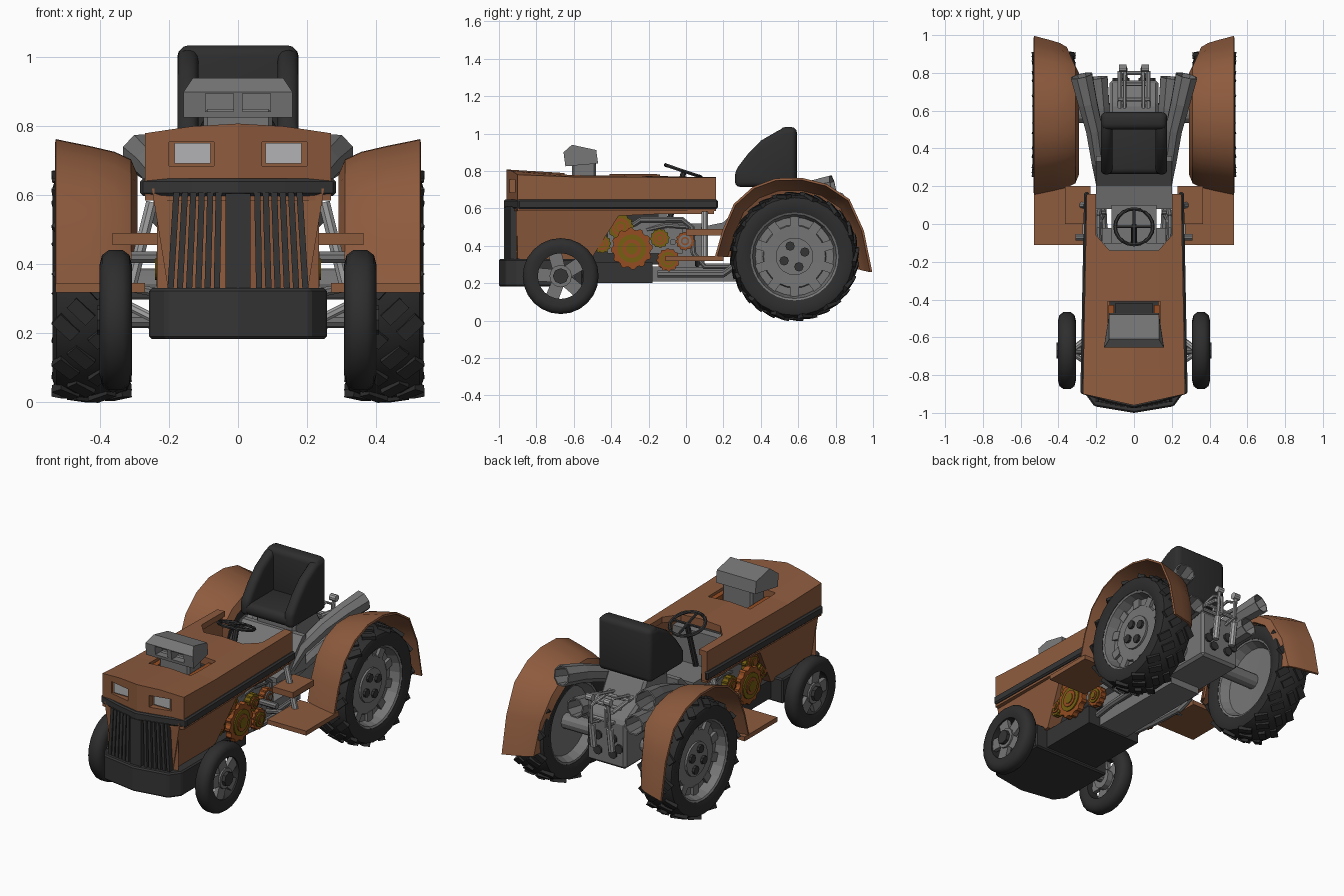
import bpy, bmesh, math
from mathutils import Vector, Matrix

if "Cube" in bpy.data.objects:
    bpy.data.objects.remove(bpy.data.objects["Cube"])

def material(name, *c):
    m = bpy.data.materials.new(name)
    m.diffuse_color = (*c, 1)
    m.use_nodes = True
    m.node_tree.nodes["Principled BSDF"].inputs["Base Color"].default_value = m.diffuse_color
    return m

BROWN = material("copper_brown", .27, .105, .048)
DARK = material("dark_trim", .035, .035, .035)
RUBBER = material("rubber", .027, .027, .027)
STEEL = material("steel", .18, .18, .18)
SILVER = material("silver", .36, .36, .36)
LAMP = material("lamp", .45, .45, .46)
GOLD = material("gold", .18, .115, .006)
ORANGE = material("orange", .30, .075, .016)
cutters, T = [], Matrix.Translation

def add(name, bm, mat, mirror=False, bevel=0, seg=1):
    bmesh.ops.recalc_face_normals(bm, faces=bm.faces)
    me = bpy.data.meshes.new(name)
    bm.to_mesh(me)
    bm.free()
    me.materials.append(mat)
    ob = bpy.data.objects.new(name, me)
    bpy.context.collection.objects.link(ob)
    if bevel:
        m = ob.modifiers.new("bevel", 'BEVEL')
        m.width, m.segments, m.limit_method = bevel, seg, 'ANGLE'
    if mirror:
        ob.modifiers.new("mirror", 'MIRROR')
    return ob

def cut(ob, cutter):
    m = ob.modifiers.new("cut", 'BOOLEAN')
    m.operation, m.object = 'DIFFERENCE', cutter
    cutter.hide_render = True
    cutters.append(cutter)

def loft(rings, caps=True, bm=None, closed=True):
    bm = bm or bmesh.new()
    vs = [[bm.verts.new(p) for p in r] for r in rings]
    n = len(vs[0])
    for a, b in zip(vs, vs[1:]):
        for i in range(n if closed else n - 1):
            bm.faces.new((a[i], a[(i + 1) % n], b[(i + 1) % n], b[i]))
    if caps:
        bm.faces.new(vs[0])
        bm.faces.new(vs[-1])
    return bm

def prism(name, pts, a, b, axis, mat, **k):
    put = {'x': lambda p, t: (t, *p), 'y': lambda p, t: (p[0], t, p[1]), 'z': lambda p, t: (*p, t)}[axis]
    return add(name, loft([[put(p, t) for p in pts] for t in (a, b)]), mat, **k)

def box(name, x0, x1, y0, y1, z0, z1, mat=BROWN, **k):
    return prism(name, [(x0, y0), (x1, y0), (x1, y1), (x0, y1)], z0, z1, 'z', mat, **k)

def lathe(name, prof, c, n, mat, mirror=True, closed=True):
    # turns (offset, radius) points about the x axis
    ang = [2 * math.pi * i / n for i in range(n)]
    rings = [[(c[0] + a, c[1] + r * math.sin(t), c[2] + r * math.cos(t)) for t in ang] for a, r in prof]
    bm = loft(rings + rings[:1] if closed else rings, caps=not closed)
    bmesh.ops.remove_doubles(bm, verts=bm.verts, dist=1e-5)
    return add(name, bm, mat, mirror)

def disc(name, x0, x1, y, z, r, mat, n=16, mirror=True):
    return lathe(name, [(x0, r), (x1, r)], (0, y, z), n, mat, mirror, False)

def tube(name, pts, r, mat, mirror=True, n=8, caps=True):
    pts = [Vector(p) for p in pts]
    rad = r if isinstance(r, list) else [r] * len(pts)
    rings = []
    for i, p in enumerate(pts):
        t = (pts[min(i + 1, len(pts) - 1)] - pts[max(i - 1, 0)]).normalized()
        u = t.cross(Vector((1, 0.01, 0)) if abs(t.x) < .9 else Vector((0, 0, 1))).normalized()
        v = t.cross(u)
        rings.append([p + rad[i] * (u * math.cos(a) + v * math.sin(a)) for a in [2 * math.pi * (j + .5) / n for j in range(n)]])
    return add(name, loft(rings, caps), mat, mirror)

# hood: lofted sections with a pointed nose
def section(y, w, zs, zt, nose):
    p = [(-w, .585), (-w, zs), (-.5 * w, zt), (0, zt + .008), (.5 * w, zt), (w, zs), (w, .585), (0, .585)]
    return [(x, y - nose * (1 - abs(x) / w), z) for x, z in p]
bm = loft([section(-.9, .27, .78, .8, .06), section(-.6, .265, .768, .778, 0), section(.16, .25, .765, .772, 0)], caps=False)
bm.verts.ensure_lookup_table()
v = bm.verts
for f in ((0, 1, 2, 3, 7), (3, 4, 5, 6, 7), (16, 17, 18, 19, 20, 21, 22, 23)):
    bm.faces.new([v[i] for i in f])
hood = add("hood", bm, BROWN)
cut(hood, box("hood_hollow", -.215, .215, -.85, .3, .5, .735))
cut(hood, box("scoop_hole", -.14, .14, -.65, -.41, .6, .9))
cut(hood, prism("cockpit_hole", [(-.13, -.14), (.13, -.14), (.2, -.06), (.2, .3), (-.2, .3), (-.2, -.06)], .5, .9, 'z', BROWN))
cut(hood, box("lamp_recess", .07, .2, -1, -.905, .685, .755, mirror=True))
box("headlight", .08, .185, -.912, -.87, .692, .752, LAMP, mirror=True)

# dark band around the hood
def outline(o):
    return [(-.25 - o, .17), (-.27 - o, -.89 - o * .5), (-.135, -.93 - o), (0, -.96 - o), (.135, -.93 - o), (.27 + o, -.89 - o * .5), (.25 + o, .17)]
add("hood_band", loft([[(*a, .598), (*a, .648), (*b, .648), (*b, .598)] for a, b in zip(outline(.014), outline(-.012))]), DARK, bevel=.008)

# lower hull, tapering downwards
hull = prism("lower_hull", [(-.91, .31), (-.52, .31), (-.45, .42), (-.36, .56), (-.14, .57), (-.14, .62), (-.91, .62)], -1, 1, 'x', BROWN)
for p in hull.data.vertices:
    p.co.x *= .25 - (.62 - p.co.z) * .16
box("hood_rail", .205, .245, -.14, .15, .57, .62, mirror=True)
prism("grille_back", [(-.235, -.9), (0, -.945), (.235, -.9)], .32, .6, 'z', BROWN)

# grille bars, spreading downwards
bm = bmesh.new()
for i in range(6):
    x = .056 + i * .0245
    y = -.965 + x * .2
    loft([[(x * k - .009, y - .012, z), (x * k + .009, y - .012, z), (x * k + .009, y + .04, z), (x * k - .009, y + .04, z)]
          for k, z in ((1.1, .32), (1, .61))], bm=bm)
add("grille_bars", bm, DARK, mirror=True)
box("grille_centre", -.036, .036, -.974, -.92, .32, .605, DARK)

# bumper and undertray
prism("bumper", [(-.258, -.55), (-.258, -.9), (-.21, -.965), (0, -1), (.21, -.965), (.258, -.9), (.258, -.55)], .182, .33, 'z', DARK, bevel=.008)
box("undertray", -.18, .18, -.56, -.18, .2, .31, DARK)
box("drive_tunnel", -.1, .1, -.2, .45, .21, .29, STEEL)

# engine block and running gear
box("engine_block", -.13, .13, -.6, -.13, .3, .68, DARK)
box("engine_side", .12, .17, -.42, -.02, .36, .53, STEEL, mirror=True)
box("engine_rear", -.12, .12, -.14, .1, .28, .52, STEEL)
box("manifold", .105, .135, -.62, -.43, .66, .765, ORANGE, mirror=True)
box("valve_cover", -.1, .1, -.47, -.42, .66, .73, DARK)

def gear(name, y, z, r, x0, x1, mat, n):
    pts = []
    for i in range(n * 4):
        a = 2 * math.pi * i / (n * 4)
        k = r if i % 4 < 2 else r * .9
        pts.append((y + k * math.cos(a), z + k * math.sin(a)))
    prism(name, pts, x0, x1, 'x', mat, mirror=True)
for i, (y, z, r, x, m1, m2) in enumerate([(-.29, .385, .112, .225, ORANGE, GOLD), (-.35, .5, .07, .2, GOLD, ORANGE),
        (-.14, .44, .052, .205, GOLD, ORANGE), (-.005, .425, .05, .205, ORANGE, STEEL), (-.095, .325, .062, .21, ORANGE, GOLD),
        (-.45, .41, .05, .2, GOLD, ORANGE)]):
    gear(f"gear_{i}", y, z, r, x - .035, x, m1, 12)
    disc(f"gear_face_{i}", x - .01, x + .007, y, z, r * .68, m2)
    disc(f"gear_ring_{i}", x, x + .012, y, z, r * .45, m1)
    disc(f"gear_hub_{i}", x, x + .016, y, z, r * .28, m2)
tube("header_pipe", [(.15, -.3, .5), (.18, -.24, .54), (.19, -.02, .54), (.19, .03, .5), (.19, .04, .36), (.18, .1, .29), (.17, .3, .29)], .016, STEEL)
tube("header_pipe_low", [(.15, -.28, .47), (.17, -.1, .51), (.18, .02, .5), (.17, .04, .45)], .014, STEEL)
tube("lower_pipe", [(.14, -.15, .25), (.16, .0, .25), (.17, .2, .25), (.19, .27, .3)], .02, STEEL)

# air scoop, narrower at the top and back
scoop = prism("scoop", [(-.645, .825), (-.655, .9), (-.61, .94), (-.48, .912), (-.47, .84)], -.158, .158, 'x', STEEL)
for p in scoop.data.vertices:
    p.co.x *= .83 if p.co.z > .93 or p.co.y > -.5 else 1
cut(scoop, box("scoop_intake", .013, .095, -.7, -.58, .843, .895, STEEL, mirror=True))
box("scoop_stem", -.1, .1, -.61, -.48, .62, .85, STEEL, bevel=.012)

# cockpit floor, transmission and rear ports
prism("cockpit_floor", [(.08, .47), (.08, .5), (.2, .525), (.33, .66), (.36, .66), (.36, .45)], -.2, .2, 'x', STEEL)
prism("transmission", [(.35, .25), (.35, .7), (.56, .72), (.63, .6), (.76, .53), (.76, .25)], -.13, .13, 'x', STEEL, bevel=.015)
box("dashboard", -.16, .16, -.15, -.1, .5, .72, STEEL)
for x, z in ((.05, .42), (.05, .33), (.09, .37)):
    tube("rear_port", [(x, .74, z), (x, .772, z)], .027, DARK)

# steering wheel
def sw(a, r=.1):
    return (r * math.cos(a), -.015 + r * .95 * math.sin(a), .8 - r * .32 * math.sin(a))
tube("steering_rim", [sw(2 * math.pi * i / 20) for i in range(21)], .01, DARK, False, 6)
for a in (math.pi / 2, math.pi, 0, -math.pi / 2):
    tube("steering_spoke", [sw(a, 0), sw(a)], .008, DARK, False, 6)
tube("steering_column", [(0, -.01, .8), (0, -.07, .6), (0, -.1, .5)], .016, DARK, False)

# bucket seat: wings, back and cushion with rounded edges
wing = [(.262, .715), (.262, .8), (.33, .89), (.4, .962), (.5, 1.02), (.59, 1.034), (.59, .715)]
prism("seat_wing", wing, .115, .176, 'x', RUBBER, mirror=True, bevel=.026, seg=3)
box("seat_back", -.174, .174, .5, .593, .717, 1.035, RUBBER, bevel=.03, seg=3)
box("seat_cushion", -.165, .165, .264, .56, .717, .79, RUBBER, bevel=.03, seg=3)

# exhaust pipes
for nm, pts, rad in (("upper_exhaust", [(.17, .22, .48), (.185, .33, .58), (.21, .5, .645), (.245, .64, .69), (.278, .785, .72)], [.034, .042, .048, .054, .062]),
                     ("lower_exhaust", [(.15, .28, .43), (.165, .45, .49), (.18, .62, .525), (.195, .775, .545)], [.036, .046, .054, .06])):
    pipe = tube(nm, pts, rad, STEEL, caps=False)
    m = pipe.modifiers.new("wall", 'SOLIDIFY')
    m.thickness = .008

# rear linkage
tube("lift_hose", [(.04, .74, .5), (.045, .83, .52), (.045, .83, .62), (.05, .76, .66), (.05, .6, .62)], .009, SILVER, n=6)
tube("lift_cylinder", [(.06, .79, .36), (.06, .81, .5)], .02, SILVER)
tube("lift_rod", [(.06, .81, .5), (.06, .825, .66)], .011, SILVER)
disc("lift_eye", .04, .08, .825, .665, .02, SILVER, 10)
for y, z in ((.66, .62), (.74, .6), (.8, .54)):
    tube("lift_bar", [(-.085, y, z), (.085, y, z)], .011, SILVER, False)
tube("lift_arm", [(.075, .6, .62), (.075, .81, .6)], .012, SILVER)

# fenders
path = [(.16, .34), (.2, .48), (.26, .62), (.36, .71), (.48, .755), (.62, .757), (.75, .725), (.87, .645), (.945, .48), (.99, .26)]
rings = [[(x + max(0, y - .87) * .4 * (.53 - x) / .23, .58 + (y - .58) * s, .35 + (z - .35) * s)
          for x, s in ((.53, 1), (.43, .95), (.36, .91), (.315, .86), (.298, .76))] for y, z in path]
fender = add("rear_fender", loft(rings, False, closed=False), BROWN, True)
m = fender.modifiers.new("wall", 'SOLIDIFY')
m.thickness, m.offset = .012, 0
box("footplate", .27, .53, -.11, .2, .318, .345, mirror=True)
box("upper_step", .23, .365, .0, .2, .455, .49, mirror=True)
tube("step_strut", [(.31, .1, .34), (.25, .1, .58)], .018, SILVER)
tube("step_brace", [(.15, .06, .3), (.3, .06, .33)], .014, STEEL)
tube("step_peg", [(.2, -.07, .42), (.31, -.07, .42)], .018, STEEL)

# rear wheels
C = (.425, .58, .343)
lathe("rear_tire", [(-.095, .235), (-.113, .28), (-.102, .314), (-.05, .331), (.05, .331), (.102, .314), (.113, .28), (.098, .235)], C, 32, RUBBER)
lathe("rear_rim", [(.1, .243), (.09, .225), (.03, .21), (.03, .17), (.045, .165), (.04, .0), (-.03, .0), (-.04, .2), (-.09, .225), (-.095, .243)], C, 24, STEEL)
disc("rear_hub", .4, .48, C[1], C[2], .1, STEEL, 20)
bm, lugs, ribs = bmesh.new(), bmesh.new(), bmesh.new()
for i in range(14):
    for s in (-1, 1):
        # each tread bar is bent in two pieces so it hugs the tyre
        a = 2 * math.pi * (i + .25 * s) / 14
        for x, da, r in ((.03, -.09, .33), (.075, .06, .324)):
            bmesh.ops.create_cube(bm, size=1, matrix=T(C) @ Matrix.Rotation(a + da, 4, 'X') @ T((s * x, 0, r)) @ Matrix.Rotation(s * .75, 4, 'Z')
                                  @ Matrix.Rotation(s * .12, 4, 'Y') @ Matrix.Diagonal((.075, .04, .022, 1)))
for i in range(4):
    a = 2 * math.pi * i / 4 + .4
    bmesh.ops.create_cone(lugs, cap_ends=True, segments=8, radius1=.025, radius2=.025, depth=.02,
        matrix=T((.484, C[1] + .06 * math.cos(a), C[2] + .06 * math.sin(a))) @ Matrix.Rotation(math.pi / 2, 4, 'Y'))
for i in range(10):
    bmesh.ops.create_cube(ribs, size=1, matrix=T(C) @ Matrix.Rotation(i * math.pi / 5, 4, 'X') @ T((.035, 0, .188)) @ Matrix.Diagonal((.025, .05, .06, 1)))
add("rear_tread", bm, RUBBER, True)
add("rear_lugs", lugs, DARK, True)
add("rear_rim_ribs", ribs, STEEL, True)
disc("rear_axle", .1, .42, C[1], C[2], .045, STEEL, 12)

# front wheels
F = (.355, -.67, .238)
lathe("front_tire", [(-.035, .122), (-.047, .16), (-.04, .188), (-.02, .203), (.02, .203), (.04, .188), (.047, .16), (.035, .122)], F, 24, RUBBER)
bm = bmesh.new()
for i in range(5):
    m = T(F) @ Matrix.Rotation(i * 2 * math.pi / 5 + .25, 4, 'X')
    loft([[m @ Vector(p) for p in ((x, -.034, .03), (x, .034, .03), (x, .036, .128), (x, -.036, .128))] for x in (.0, .025)], bm=bm)
add("front_spokes", bm, STEEL, True)
disc("front_hub", .32, .39, F[1], F[2], .06, STEEL, 12)
disc("front_hub_cap", .36, .41, F[1], F[2], .042, DARK, 8)
disc("front_axle", .2, .36, F[1], F[2], .024, STEEL, 10)
tube("front_arm", [(.24, -.6, .22), (.32, -.66, .26)], .016, SILVER)
tube("front_link", [(.24, -.74, .24), (.32, -.69, .28)], .014, SILVER)

# apply modifiers, drop cutters, smooth gentle edges
dg = bpy.context.evaluated_depsgraph_get()
obs = [o for o in bpy.data.objects if o not in cutters]
baked = [(o, bpy.data.meshes.new_from_object(o.evaluated_get(dg))) for o in obs]
for o, me in baked:
    o.modifiers.clear()
    o.data = me
    soft = any(k in o.name for k in ("tire", "seat", "fender", "steering"))
    bm = bmesh.new()
    bm.from_mesh(me)
    for f in bm.faces:
        f.smooth = soft
    for e in bm.edges:
        e.smooth = e.calc_face_angle(9) < math.radians(40)
    bm.to_mesh(me)
    bm.free()
for c in cutters:
    bpy.data.objects.remove(c)
